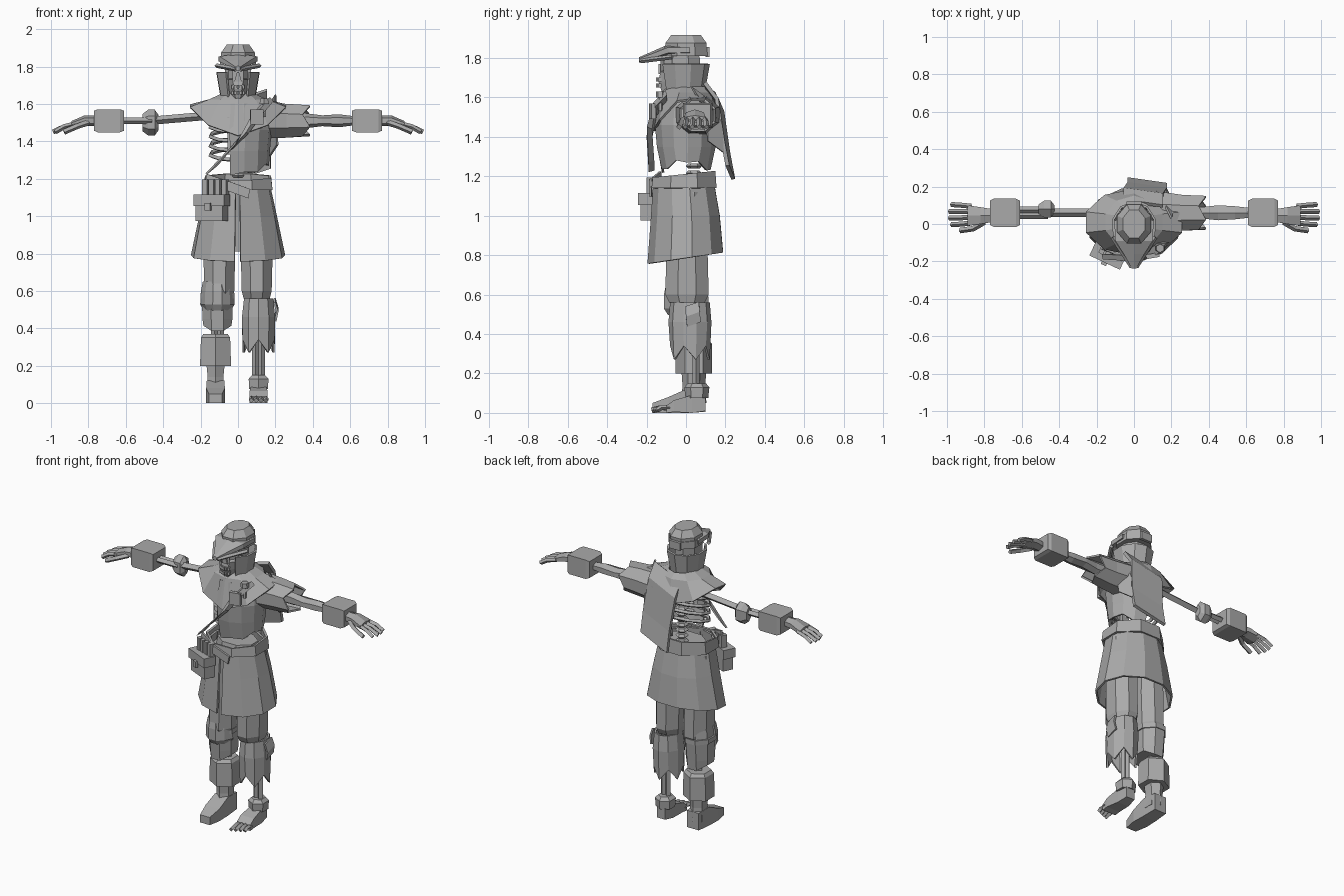
import bpy, bmesh
from math import sin, cos, pi, radians
from mathutils import Vector

cube = bpy.data.objects.get("Cube")
if cube:
    bpy.data.objects.remove(cube, do_unlink=True)

grey = bpy.data.materials.new("plain grey")
grey.use_nodes = True
tone = (.4, .4, .4, 1)
grey.diffuse_color = tone
grey.node_tree.nodes["Principled BSDF"].inputs["Base Color"].default_value = tone

# Landmarks of the figure
neck, shoulder, arm, waist, knee = 1.62, 1.6, 1.51, 1.18, .56
leg, arm_depth, cloth, bone = .11, .06, .012, .018
arm_line = (arm_depth, arm)
sides_of_body = (("right", -1), ("left", 1))


def register(name, data):
    part = bpy.data.objects.new(name, data)
    bpy.context.scene.collection.objects.link(part)
    data.materials.append(grey)
    return part


def finish(name, bm, thickness=0):
    bmesh.ops.recalc_face_normals(bm, faces=bm.faces)
    mesh = bpy.data.meshes.new(name)
    bm.to_mesh(mesh)
    bm.free()
    part = register(name, mesh)
    if thickness:
        shell = part.modifiers.new("cloth thickness", "SOLIDIFY")
        shell.thickness = thickness
        shell.offset = 0
    return part


def loft(name, axis, sections, centre=(0, 0), sides=8, arc=None, droop=0, tilt=0, jag=0,
         cap=True, thickness=0):
    """Rings (along, half_u, half_v, shift_v); the last ring can droop, tilt or be torn."""
    bm = bmesh.new()
    start, end = arc or (180 / sides, 360 + 180 / sides)
    count = sides + 1 if arc else sides
    grow = 1 if arc else 1 / cos(pi / sides)
    rings = []
    for section in sections:
        along, half_u, half_v, *shift = section
        ring = []
        for i in range(count):
            angle = radians(start + (end - start) * i / sides)
            du, dv, t = half_u * grow * cos(angle), half_v * grow * sin(angle), along
            if section is sections[-1]:
                t += tilt * dv - droop * sin(angle) ** 2 + jag * (i % 2)
            u, v = centre[0] + du, centre[1] + dv + sum(shift)
            place = {"z": (u, v, t), "x": (t, u, v), "y": (u, t, v)}
            ring.append(bm.verts.new(place[axis]))
        rings.append(ring)
    for low, high in zip(rings, rings[1:]):
        for i in range(count - 1 if arc else count):
            j = (i + 1) % count
            bm.faces.new((low[i], low[j], high[j], high[i]))
    if cap and not arc:
        bm.faces.new(rings[0])
        bm.faces.new(rings[-1])
    return finish(name, bm, thickness)


def box(name, centre, half, turn=0):
    width, depth, height = half
    part = loft(name, "z", [(-height, width, depth), (height, width, depth)], sides=4)
    part.location = centre
    part.rotation_euler.z = radians(turn)
    return part


def tube(name, points, radius=bone):
    curve = bpy.data.curves.new(name, "CURVE")
    curve.dimensions = "3D"
    curve.bevel_depth = radius
    curve.bevel_resolution = 0
    curve.use_fill_caps = True
    spline = curve.splines.new("POLY")
    spline.points.add(len(points) - 1)
    for target, point in zip(spline.points, points):
        target.co = (*point, 1)
    spline.use_smooth = False
    return register(name, curve)


def strip(name, centres, offset, thickness=cloth):
    bm = bmesh.new()
    side = Vector(offset)
    rows = [[bm.verts.new(Vector(c) + side * s) for s in (-1, 1)] for c in centres]
    for upper, lower in zip(rows, rows[1:]):
        bm.faces.new((upper[0], upper[1], lower[1], lower[0]))
    return finish(name, bm, thickness)


# Skull with sunken eyes, nose and teeth
skull = loft("skull", "z", [(neck, .03, .06, -.03), (1.68, .05, .1, -.01), (1.73, .07, .1),
                            (1.8, .07, .1), (1.85, .07, .08)], centre=(0, -.03))
bm = bmesh.new()
bm.from_mesh(skull.data)
eyes = [face for face in bm.faces if face.normal.y < -.3 and abs(face.normal.x) > .3
        and 1.73 < face.calc_center_median().z < 1.8]
bmesh.ops.inset_individual(bm, faces=eyes, thickness=.01, depth=-.02)
bm.to_mesh(skull.data)
bm.free()
loft("nose_bone", "z", [(1.72, .02, .01), (1.77, .005, .01)], centre=(0, -.13), sides=4)
for row in (1.66, 1.69):
    for i in range(-2, 3):
        box("tooth", (i * .015, abs(i) * .006 - .145, row), (.006, .008, .01))
loft("neck_stump", "z", [(neck - .06, .05, .05), (neck + .06, .05, .05)])
loft("high_collar", "z", [(shoulder, .085, .095), (1.77, .115, .125)], centre=(0, -.01),
     arc=(-58, 238), thickness=cloth)

# Peaked cap
loft("cap_crown", "z", [(1.81, .09, .1), (1.875, .09, .105), (1.917, .06, .075)])
loft("cap_band", "z", [(1.81, .097, .108), (1.855, .095, .108)])
loft("cap_beak", "y", [(-.238, .012, .012, -.05), (-.16, .055, .02, -.025), (-.09, .1, .025),
                       (.02, .105, .022)], centre=(0, 1.84), sides=6)
for name, s in sides_of_body:
    tube(name + "_beak_edge", [(s * .012, -.23, 1.785), (s * .115, -.07, 1.805)], cloth)
box("cap_buckle", (0, .11, 1.83), (.04, .01, .025))

# Spine, ribs and pelvis
for i in range(12):
    base = waist + i * .036
    loft("vertebra", "z", [(base + abs(k) * .013 * k, .035 - abs(k) * .013, .035 - abs(k) * .01)
                           for k in (-1, 0, 1)], centre=(0, .04), sides=6)
box("breastbone", (-.03, -.125, 1.43), (.025, cloth, .1))
for i in range(5):
    turns = [radians(angle) for angle in range(90, 261, 34)]
    for name, s in sides_of_body:
        tube(name + "_rib", [(s * -.15 * cos(t), .12 * sin(t), 1.33 + i * .05 + .03 * sin(t))
                             for t in turns], cloth)
loft("pelvis", "z", [(waist - .06, .13, .1), (waist, .12, .09)])

# Half jacket, shawl, back cape and shoulder strap
loft("torn_jacket", "z", [(shoulder, .15, .13), (1.46, .175, .155), (1.35, .165, .145),
                          (1.27, .16, .12)],
     sides=7, arc=(-105, 85), droop=.055, jag=.02, thickness=cloth)
loft("shawl", "z", [(neck + .03, .085, .1), (neck, .15, .13), (shoulder, .255, .165)],
     centre=(0, .01), sides=10, droop=.15, tilt=.12, cap=False, thickness=cloth)
strip("back_cape", [(.05, .11, 1.64), (.05, .17, 1.56), (.07, .2, 1.35), (.07, .225, 1.22)],
      (.105, -.015, .035), .02)
strip("cape_side_fold", [(.18, .07, neck), (.19, .14, 1.5), (.19, .15, 1.35)], (.02, -.04, .03))
strip("chest_strap", [(.15, -.1, shoulder), (.1, -.16, 1.54), (.02, -.185, 1.42), (-.14, -.175, 1.25)],
      (.03, 0, .025), .03)
box("strap_buckle", (.1, -.17, 1.53), (.035, cloth, .04), turn=10)
loft("strap_knob", "z", [(1.53, .01, .01), (shoulder, .01, .01), (shoulder, .025, .02),
                         (1.63, .02, .02)], centre=(.14, -.13), sides=6)

# Belt, long skirt, pouch and cartridges
loft("belt", "z", [(waist - .04, .178, .158), (waist + .03, .17, .152)], centre=(0, -.01),
     tilt=.11, cap=False, thickness=.015)
strip("slung_belt", [(-.17, -.13, 1.2), (-.05, -.178, 1.16), (.06, -.18, 1.12)], (.005, 0, .025))
loft("skirt", "z", [(waist, .165, .15, -.01), (1, .205, .172), (.785, .25, .19)],
     sides=11, arc=(-87, 266), tilt=.15, thickness=cloth)
hip_turn = -25
box("pouch", (-.14, -.165, 1.04), (.08, .035, .065), hip_turn)
box("pouch_flap", (-.14, -.17, 1.085), (.09, .04, .03), hip_turn)
box("pouch_clasp", (-.16, -.21, 1.05), (.015, .01, .02), hip_turn)
for i in range(4):
    box("cartridge", (i * .034 - .17, -.14 - i * cloth, waist - .025), (.014, .02, .04), hip_turn)

# Sleeve and arms
loft("torn_sleeve", "x", [(.12, .11, .09), (.26, .09, .085), (.385, .085, .077)],
     centre=arm_line, jag=-.04, cap=False, thickness=cloth)
loft("left_forearm", "x", [(.15, .03, .035), (.36, .03, .035), (.45, .04, .025), (.54, .035, .03),
                           (.63, .025, .02)], centre=arm_line, sides=6)
tube("right_upper_arm_bone", [(-.12, arm_depth, 1.54), (-.47, arm_depth, arm)], .022)
for shift in (-.015, .015):
    tube("right_forearm_bone", [(x, arm_depth + shift, arm) for x in (-.46, -.62)])
loft("elbow_guard", "x", [(-.51, .025, .04), (-.48, .045, .06), (-.445, .045, .06),
                          (-.425, .02, .035)], centre=(.08, arm - .01), sides=6)
for name, s in sides_of_body:
    loft(name + "_cuff", "x", [(s * x, size, size * .82) for x, size in
                               ((.61, .065), (.63, .075), (.75, .075), (.77, .065))],
         centre=arm_line, sides=4)
    loft(name + "_palm", "x", [(s * .76, .035, .025), (s * .82, .045, .025),
                               (s * .89, .055, .016, -.02)], centre=(.045, arm), sides=6)
    for i in range(4):
        spread = i - 1.5
        y = .05 + spread * .03
        tube(name + "_finger", [(s * .87, y, 1.493), (s * .93, y + spread * .004, 1.478),
                                (s * (.995 - abs(spread) * .012), y + spread * .006, 1.45)], .0135)
    tube(name + "_thumb", [(s * .8, .01, 1.5), (s * .86, -.025, 1.48), (s * .93, -.035, 1.45)], .015)

# Thighs
for name, s in sides_of_body:
    loft(name + "_thigh", "z", [(waist - .06, .075, .09), (.8, .085, .105), (knee + .04, .08, .11),
                                (knee, .07, .09)], centre=(s * .1, .005))

# Right shin: torn trouser, knee pad, bone and boot
right_leg = (-leg, .01)
loft("right_shin_trouser", "z", [(knee + .1, .07, .09), (knee, .083, .1), (.45, .08, .09),
                                 (.42, .075, .085)], centre=right_leg, droop=.04)
loft("knee_pad", "z", [(.5, .07, .1), (.53, .09, .12), (.6, .085, .12), (.65, .075, .11)],
     centre=right_leg, sides=5, arc=(-165, -15), thickness=cloth)
loft("knee_band", "z", [(knee, .09, .105), (knee + .03, .09, .105)], centre=right_leg)
boot = (-.12, .04)
loft("boot_cuff", "z", [(.2, .083, .08), (.35, .078, .08), (.37, .065, .065)], centre=boot, sides=6)
loft("boot_ankle", "z", [(.05, .047, .055), (.14, .042, .05), (.22, .05, .055)], centre=boot, sides=6)
loft("boot_foot", "y", [(.1, .042, .055), (0, .047, .06), (-.09, .05, .04, -.02),
                        (-.17, .035, .025, -.035)], centre=(-.12, .06), sides=4)

# Left shin: torn trouser, bones, wrap and bare foot
loft("left_torn_shin", "z", [(knee, .072, .09), (.46, .083, .098), (.27, .08, .09)],
     centre=(leg, .02), sides=10, jag=.07, cap=False, thickness=cloth)
strip("knee_rag", [(.195, .03, .55), (.21, .035, .5), (.2, .04, .45)], (0, .035, cloth))
for shift in (-.016, .016):
    tube("left_shin_bone", [(leg + shift, .05, z) for z in (knee, .1)])
    tube("right_shin_bone", [(shift - leg, .04, z) for z in (knee, .3)])
loft("ankle_wrap", "z", [(.075, .05, .05), (.13, .053, .055), (.15, .035, .04)],
     centre=(leg, .055), sides=6)
loft("bare_foot", "y", [(.1, .03, .035), (.03, .04, .045), (-.06, .048, .03, -.01),
                        (-.1, .048, .018, -.027)], centre=(leg, .045), sides=4)
for i in range(4):
    x = leg + (i - 1.5) * .026
    tube("toe", [(x, -.08, .026), (x, -.125, .027), (x, i * .01 - .175, .014)], .0135)
